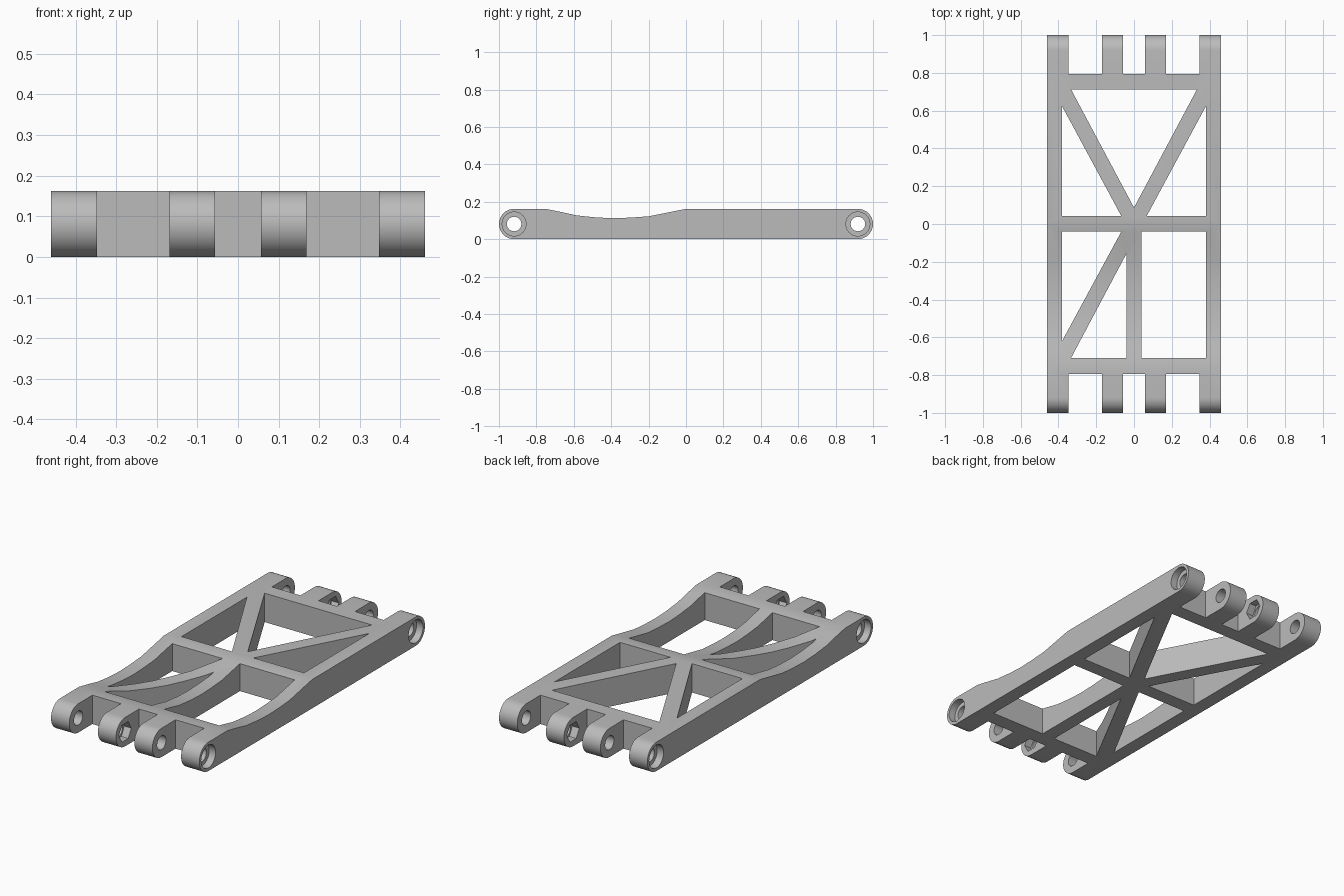
import bpy, bmesh, math
from mathutils import Vector

cube = bpy.data.objects.get("Cube")
if cube:
    bpy.data.objects.remove(cube, do_unlink=True)

H = 0.162            # frame thickness
R = H / 2            # radius of the rounded ends
PIN_Y = 1 - R        # pin axis distance from the middle

grey = bpy.data.materials.new("plain grey")
grey.use_nodes = True
grey.diffuse_color = (0.5, 0.5, 0.5, 1)
grey.node_tree.nodes["Principled BSDF"].inputs["Base Color"].default_value = (0.5, 0.5, 0.5, 1)


def prism(name, outline, direction):
    """Extrude a closed 3D outline along a direction."""
    bm = bmesh.new()
    face = bm.faces.new([bm.verts.new(p) for p in outline])
    grown = bmesh.ops.extrude_face_region(bm, geom=[face])["geom"]
    moved = [v for v in grown if isinstance(v, bmesh.types.BMVert)]
    bmesh.ops.translate(bm, verts=moved, vec=direction)
    bmesh.ops.recalc_face_normals(bm, faces=bm.faces)
    mesh = bpy.data.meshes.new(name)
    bm.to_mesh(mesh)
    bm.free()
    obj = bpy.data.objects.new(name, mesh)
    bpy.context.collection.objects.link(obj)
    mesh.materials.append(grey)
    return obj


def arc(y, start, end, steps):
    """Points round a pin axis, in the side profile."""
    angles = [math.radians(start + (end - start) * i / steps) for i in range(steps + 1)]
    return [(y + R * math.cos(a), R + R * math.sin(a)) for a in angles]


# Side profile: rounded ends, with a shallow dip in the front half of the top
dip = [(0, H), (-0.2, 0.122), (-0.3, 0.115), (-0.39, 0.112), (-0.48, 0.116),
       (-0.585, 0.127), (-0.67, 0.146), (-0.75, H)]
profile = arc(PIN_Y, -90, 90, 24) + dip + arc(-PIN_Y, 90, 270, 24)
frame = prism("suspension_arm", [(-0.46, y, z) for y, z in profile], Vector((0.92, 0, 0)))


def cut(cutter):
    mod = frame.modifiers.new(cutter.name, "BOOLEAN")
    mod.operation = "DIFFERENCE"
    mod.solver = "EXACT"
    mod.object = cutter
    bpy.context.view_layer.objects.active = frame
    bpy.ops.object.modifier_apply(modifier=mod.name)
    bpy.data.objects.remove(cutter, do_unlink=True)


def cut_down(name, outline):
    cut(prism(name, [(x, y, -0.1) for x, y in outline], Vector((0, 0, 0.4))))


def cut_pin(name, y, x0, x1, radius, sides):
    ring = [math.tau * i / sides for i in range(sides)]
    cut(prism(name, [(x0, y + radius * math.cos(a), R + radius * math.sin(a)) for a in ring],
              Vector((x1 - x0, 0, 0))))


def box(x0, x1, y0, y1):
    return [(x0, y0), (x1, y0), (x1, y1), (x0, y1)]


# Openings between the bars
cut_down("back_centre_opening", [(-0.333, 0.712), (0.333, 0.712), (0, 0.087)])
for s in (-1, 1):
    cut_down("back_side_opening", [(s * 0.38, 0.622), (s * 0.38, 0.042), (s * 0.067, 0.042)])
cut_down("front_side_opening", [(-0.38, -0.04), (-0.067, -0.04), (-0.38, -0.618)])
cut_down("front_inner_opening", [(-0.04, -0.157), (-0.04, -0.709), (-0.333, -0.709)])
cut_down("front_square_opening", box(0.04, 0.38, -0.709, -0.04))

for end in (-1, 1):
    # Gaps that leave four lugs at each end
    for x0, x1 in ((-0.347, -0.169), (-0.057, 0.057), (0.169, 0.347)):
        cut_down("lug_gap", box(x0, x1, end * 0.795, end * 1.1))
    # Pin hole, outer counterbores and inner hexagonal nut recesses
    y = end * PIN_Y
    cut_pin("pin_hole", y, -0.6, 0.6, 0.039, 24)
    for s in (-1, 1):
        cut_pin("counterbore", y, s * 0.42, s * 0.6, 0.064, 32)
        cut_pin("nut_recess", y, s * 0.01, s * 0.1, 0.055, 6)

# Crisp edges, smooth rounded ends
bpy.ops.object.select_all(action="DESELECT")
frame.select_set(True)
bpy.context.view_layer.objects.active = frame
bpy.ops.object.shade_smooth_by_angle(angle=math.radians(20))
